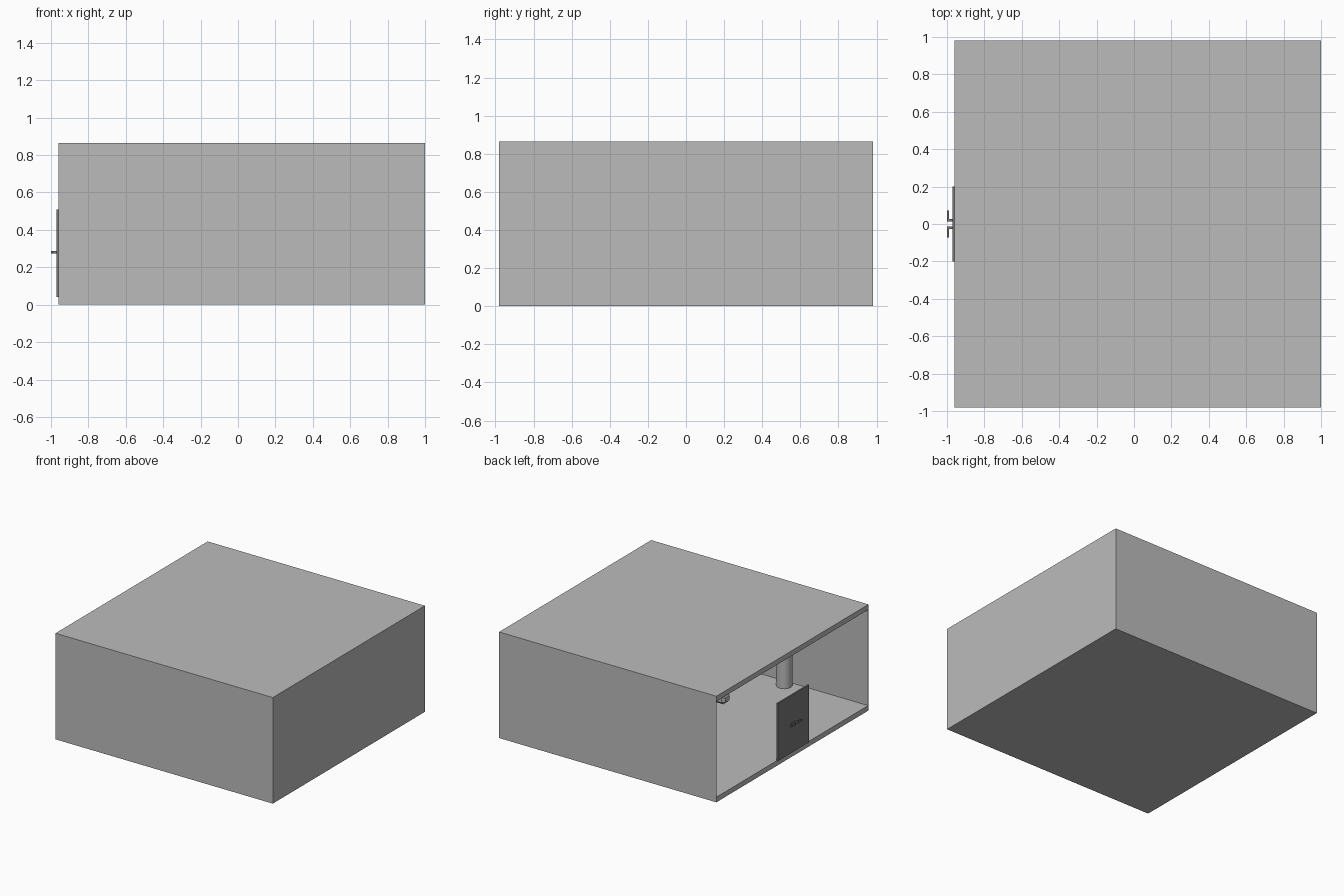
import bpy
import math

if "Cube" in bpy.data.objects:
    bpy.data.objects.remove(bpy.data.objects["Cube"])


def material(name, value):
    m = bpy.data.materials.new(name)
    m.diffuse_color = (value, value, value, 1)
    m.use_nodes = True
    m.node_tree.nodes["Principled BSDF"].inputs["Base Color"].default_value = m.diffuse_color
    return m


GREY = material("light_grey", 0.5)
DARK = material("dark_grey", 0.19)


def box(name, lo, hi, mat):
    """Axis-aligned box between two corners."""
    bpy.ops.mesh.primitive_cube_add(
        size=1, location=[(a + b) / 2 for a, b in zip(lo, hi)])
    ob = bpy.context.object
    ob.name = name
    ob.scale = [b - a for a, b in zip(lo, hi)]
    bpy.ops.object.transform_apply(location=False, rotation=False, scale=True)
    ob.data.materials.append(mat)
    return ob


# Room shell, open on the -x side
X0, X1, Y, H = -0.96, 1.0, 0.98, 0.865
SLAB, WALL = 0.042, 0.005
box("floor", (X0, -Y + WALL, 0), (X1 - WALL, Y - WALL, SLAB), GREY)
box("roof", (X0, -Y + WALL, H - SLAB), (X1 - WALL, Y - WALL, H), GREY)
box("end_wall", (X1 - WALL, -Y, 0), (X1, Y, H), GREY)
for side, s in (("front", -1), ("back", 1)):
    ys = sorted((s * Y, s * (Y - WALL)))
    box(side + "_wall", (X0, ys[0], 0), (X1 - WALL, ys[1], H), GREY)

    # Round columns standing beside the long walls
    bpy.ops.mesh.primitive_cylinder_add(
        vertices=32, radius=0.06, depth=H - 2 * SLAB,
        location=(-0.25, s * 0.91, H / 2))
    col = bpy.context.object
    col.name = side + "_column"
    col.data.materials.append(GREY)
    bpy.ops.object.shade_smooth_by_angle()

    # L-shaped door handles
    a, b = sorted((s * 0.014, s * 0.026))
    box(side + "_handle_stem", (-0.99, a, 0.274), (-0.97, b, 0.288), DARK)
    a, b = sorted((s * 0.014, s * 0.072))
    box(side + "_handle_grip", (-1.0, a, 0.274), (-0.99, b, 0.288), DARK)

# Door in the open side
box("door", (-0.97, -0.2, SLAB), (-0.957, 0.2, 0.51), DARK)

# Small bevelled fixture under the roof in the corner of the open side
fix = box("ceiling_fixture", (-0.955, 0.785, 0.745), (-0.84, 0.875, H - SLAB), GREY)
bev = fix.modifiers.new("bevel", 'BEVEL')
bev.width = 0.02
bev.segments = 1
